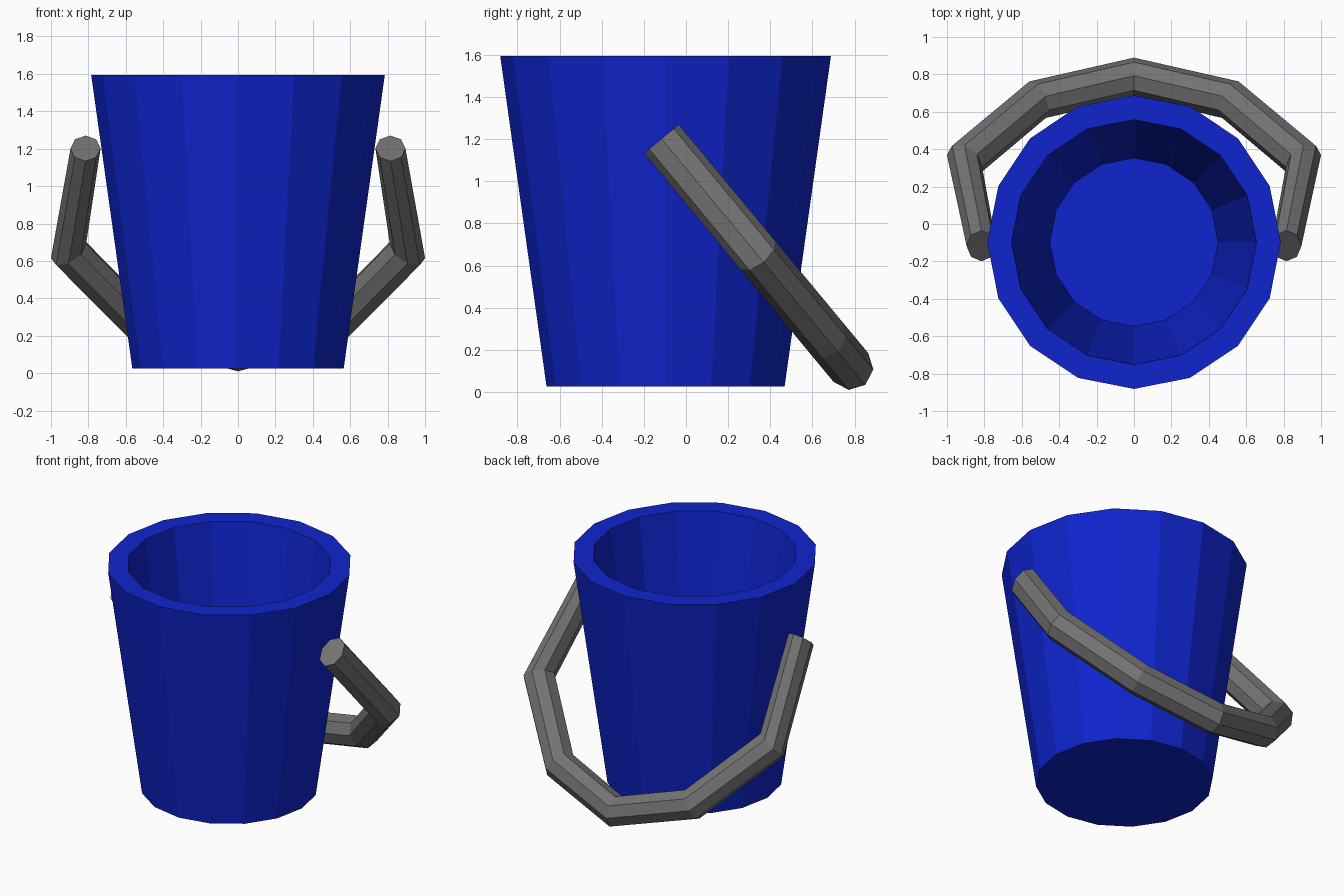
import bpy, bmesh
from math import sin, cos, pi
from mathutils import Vector

if "Cube" in bpy.data.objects:
    bpy.data.objects.remove(bpy.data.objects["Cube"], do_unlink=True)


def make_material(name, rgb):
    mat = bpy.data.materials.new(name)
    mat.use_nodes = True
    mat.diffuse_color = (*rgb, 1)
    mat.node_tree.nodes["Principled BSDF"].inputs["Base Color"].default_value = (*rgb, 1)
    return mat


def skin_rings(name, rings, mat):
    """Join successive rings of points into a closed, flat shaded skin."""
    bm = bmesh.new()
    loops = [[bm.verts.new(p) for p in ring] for ring in rings]
    for a, b in zip(loops, loops[1:]):
        for i in range(len(a)):
            j = (i + 1) % len(a)
            bm.faces.new((a[i], a[j], b[j], b[i]))
    bm.faces.new(loops[0])
    bm.faces.new(loops[-1])
    bmesh.ops.recalc_face_normals(bm, faces=bm.faces)
    mesh = bpy.data.meshes.new(name)
    bm.to_mesh(mesh)
    bm.free()
    mesh.materials.append(mat)
    obj = bpy.data.objects.new(name, mesh)
    bpy.context.collection.objects.link(obj)
    return obj


blue = make_material("bucket blue", (0.0045, 0.018, 0.62))
grey = make_material("handle grey", (0.17, 0.17, 0.17))

# Bucket: sixteen-sided tapered wall, flat rim, inner wall and floor
SIDES = 16
BUCKET_Y = -0.097
profile = [(0.565, 0.025), (0.785, 1.595), (0.655, 1.595), (0.45, 0.13)]
skin_rings("bucket", [
    [(r * cos(2 * pi * i / SIDES), BUCKET_Y + r * sin(2 * pi * i / SIDES), z)
     for i in range(SIDES)]
    for r, z in profile], blue)

# Handle: eight-sided bar bent in a tilted plane, hanging down at the back
along = Vector((0, 0.638, -0.77))
across = Vector((0, 0.77, 0.638))
RADIUS = 0.107
# x, distance along the tilt, outward direction in the plane, in-plane width
half = [(0.815, -1.0, (1, 0), 0.75),
        (0.906, -0.288, (0.88, 0.47), 1),
        (0.515, 0.225, (0.586, 0.81), 1)]
path = half + [(0, 0.41, (0, 1), 1)]
path += [(-x, t, (-dx, dt), w) for x, t, (dx, dt), w in reversed(half)]


def bar_ring(x, t, direction, width):
    centre = Vector((x, 0, 0)) + along * t + across * 0.677
    outward = Vector((direction[0], 0, 0)) + along * direction[1]
    return [centre + RADIUS * (across * cos(k * pi / 4) + outward * width * sin(k * pi / 4))
            for k in range(8)]


skin_rings("handle", [bar_ring(*node) for node in path], grey)
